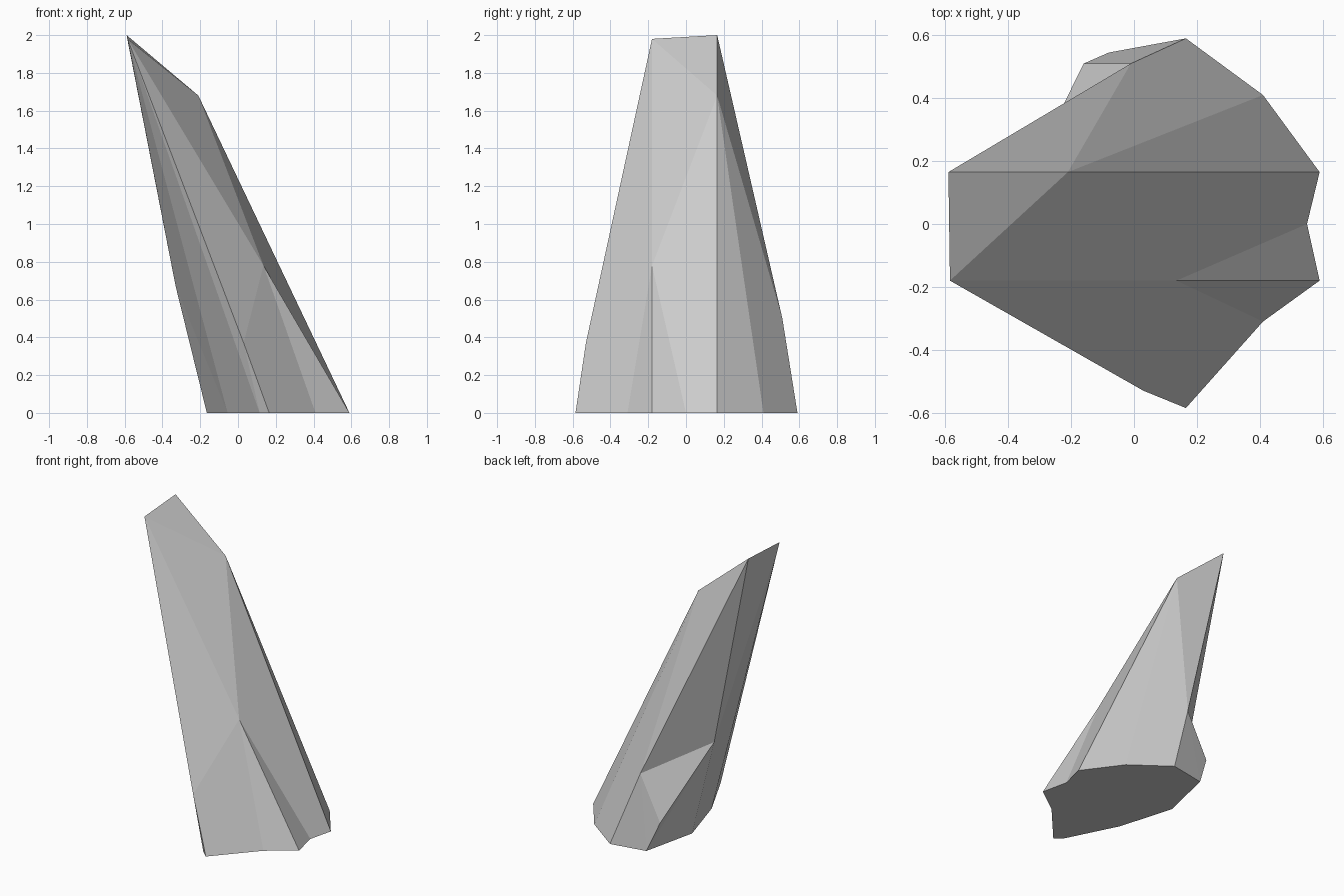
import bpy
import bmesh

default_cube = bpy.data.objects.get("Cube")
if default_cube:
    bpy.data.objects.remove(default_cube, do_unlink=True)

# Single stone colour
stone = bpy.data.materials.new("stone_grey")
stone.use_nodes = True
grey = (0.6, 0.6, 0.6, 1.0)
stone.diffuse_color = grey
stone.node_tree.nodes["Principled BSDF"].inputs["Base Color"].default_value = grey

bm = bmesh.new()

# Footprint on the ground, counter-clockwise from the front tip
outline = [(.165, -.585), (.205, -.54), (.41, -.31), (.59, -.18),
           (.55, 0), (.59, .165), (.41, .41), (.165, .59),
           (-.08, .545), (-.165, .17), (-.055, -.2), (.115, -.54)]
base = [bm.verts.new((x, y, 0)) for x, y in outline]
(front_tip, front_step, front_corner, right_corner, right_dent, right_back,
 back_corner, back_tip, back_left, left_back, left_front, front_left) = base

# Corners of the leaning spike above the ground
peak = bm.verts.new((-.59, .165, 2))
front_peak = bm.verts.new((-.585, -.18, 1.98))
shoulder = bm.verts.new((-.21, .165, 1.68))
notch = bm.verts.new((.135, -.18, .78))
flank = bm.verts.new((-.33, .165, .67))
back_ridge = bm.verts.new((-.01, .51, .5))
front_ridge = bm.verts.new((.03, -.53, .37))
spur = bm.verts.new((-.16, .51, .2))


def fan(centre, *rim):
    """Triangles from one corner to each pair of neighbours on its rim."""
    for start, end in zip(rim, rim[1:]):
        bm.faces.new((centre, start, end))


# Front and right facets around the notch
fan(notch, front_ridge, front_step, front_corner, right_corner, right_dent,
    shoulder, front_peak, front_ridge)
fan(front_ridge, front_left, front_tip, front_step)

# Back facets and slanted tip
fan(shoulder, right_dent, right_back, back_corner, back_tip, back_ridge,
    peak, front_peak)
fan(back_ridge, back_tip, back_left, spur)

# Left overhanging facets
fan(flank, peak, back_ridge, spur, back_left, left_back, left_front,
    front_peak, peak)
fan(front_peak, left_front, front_left, front_ridge)

# Flat underside
bm.faces.new(base[::-1])

mesh = bpy.data.meshes.new("rock_spike")
bm.to_mesh(mesh)
bm.free()
mesh.materials.append(stone)
rock = bpy.data.objects.new("rock_spike", mesh)
bpy.context.collection.objects.link(rock)
